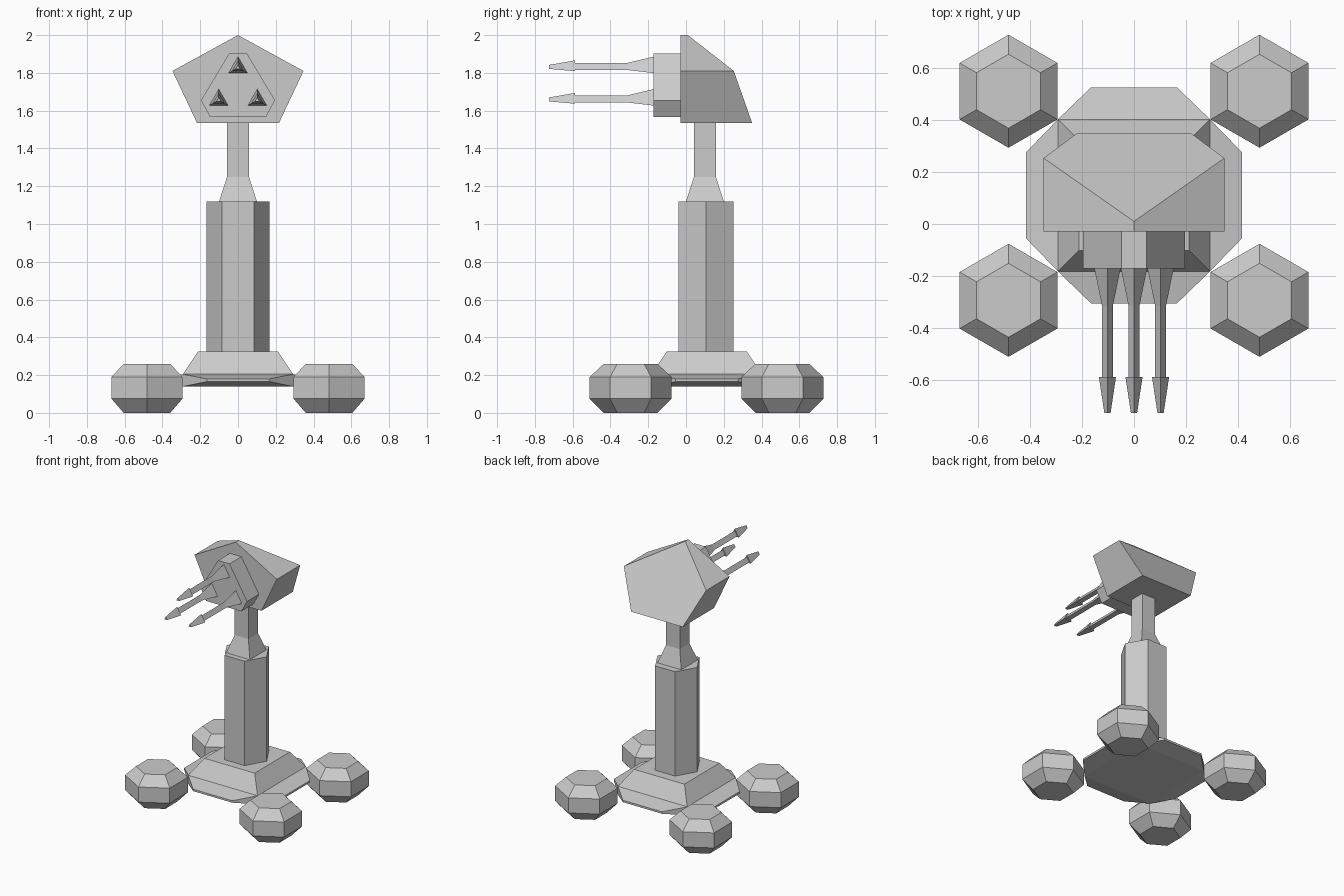
import bpy
import bmesh
from math import sin, cos, radians
from mathutils import Vector

cube = bpy.data.objects.get("Cube")
if cube:
    bpy.data.objects.remove(cube, do_unlink=True)

GREY = (0.6, 0.6, 0.6, 1.0)
grey = bpy.data.materials.new("plain grey")
grey.use_nodes = True
grey.diffuse_color = GREY
grey.node_tree.nodes["Principled BSDF"].inputs["Base Color"].default_value = GREY

AXIS_Y = 0.105   # the column and base sit a little behind the centre


def ngon(sides, radius, start):
    """Regular polygon as 2D points."""
    angles = [radians(start + 360 * i / sides) for i in range(sides)]
    return [(radius * cos(a), radius * sin(a)) for a in angles]


def loft(rings):
    """Closed bmesh skinned through rings of equal length."""
    bm = bmesh.new()
    loops = [[bm.verts.new(p) for p in ring] for ring in rings]
    for low, high in zip(loops, loops[1:]):
        for i in range(len(low)):
            j = (i + 1) % len(low)
            bm.faces.new((low[i], low[j], high[j], high[i]))
    bm.faces.new(loops[0])
    bm.faces.new(loops[-1])
    bmesh.ops.recalc_face_normals(bm, faces=bm.faces)
    return bm


def finish(name, bm):
    mesh = bpy.data.meshes.new(name)
    bm.to_mesh(mesh)
    bm.free()
    mesh.materials.append(grey)
    obj = bpy.data.objects.new(name, mesh)
    bpy.context.collection.objects.link(obj)
    return obj


def tower(cx, cy, sides, start, levels):
    """Upright prism with (radius, z) levels."""
    return loft([[(cx + x, cy + y, z) for x, y in ngon(sides, r, start)]
                 for r, z in levels])


def mirrored(half):
    """Full outline from its right half, listed top to bottom."""
    return half + [(-x, *rest) for x, *rest in reversed(half) if x]


# Foot pods
for side, x in (("left", 0.482), ("right", -0.482)):
    for end, y in (("front", -0.293), ("rear", 0.51)):
        finish(f"{end}_{side}_foot", tower(
            x, y, 6, 90, [(0.142, 0), (0.217, 0.075), (0.217, 0.19), (0.142, 0.26)]))

# Base: square block with a tapered top and four flared skirts
DIAG = 2 ** 0.5
base = tower(0, 0.11, 4, 45, [(0.292 * DIAG, 0.14), (0.292 * DIAG, 0.205),
                              (0.212 * DIAG, 0.325)])
walls = [f for f in base.faces
         if abs(f.normal.z) < 0.1 and f.calc_center_median().z < 0.2]
for face in bmesh.ops.extrude_discrete_faces(base, faces=walls)["faces"]:
    centre = face.calc_center_median()
    out = face.normal.copy()
    for v in face.verts:
        offset = v.co - centre
        v.co = centre + out * 0.123 + Vector(
            (offset.x * 0.565, offset.y * 0.565, offset.z * 0.23))
finish("base", base)

# Column and neck
finish("column", tower(0, AXIS_Y, 6, 0, [(0.168, 0.325), (0.168, 1.12)]))
finish("neck", tower(0, 0.1, 4, 45, [(0.1 * DIAG, 1.12), (0.058 * DIAG, 1.25),
                                     (0.058 * DIAG, 1.54)]))

# Head: pentagon front sloping away to the back
outline = mirrored([(0, 2.0, 0.01), (0.347, 1.81, 0.253), (0.217, 1.535, 0.35)])
finish("head", loft([[(x, -0.028, z) for x, z, back in outline],
                     [(x, back, z) for x, z, back in outline]]))

# Gun mount: triangle with cut corners
mount = mirrored([(0.048, 1.902), (0.196, 1.655), (0.148, 1.567)])
finish("gun_mount", loft([[(x, y, z) for x, z in mount] for y in (-0.028, -0.171)]))

# Three-sided barrels with arrow tips: (radius, y)
BARREL = [(0.058, -0.171), (0.024, -0.315), (0.024, -0.587),
          (0.038, -0.587), (0.014, -0.725)]
for name, cx, cz in (("top", 0, 1.828), ("left", 0.102, 1.656), ("right", -0.102, 1.656)):
    finish(f"{name}_barrel", loft([[(cx + x, y, cz + z) for x, z in ngon(3, r, 90)]
                                   for r, y in BARREL]))
